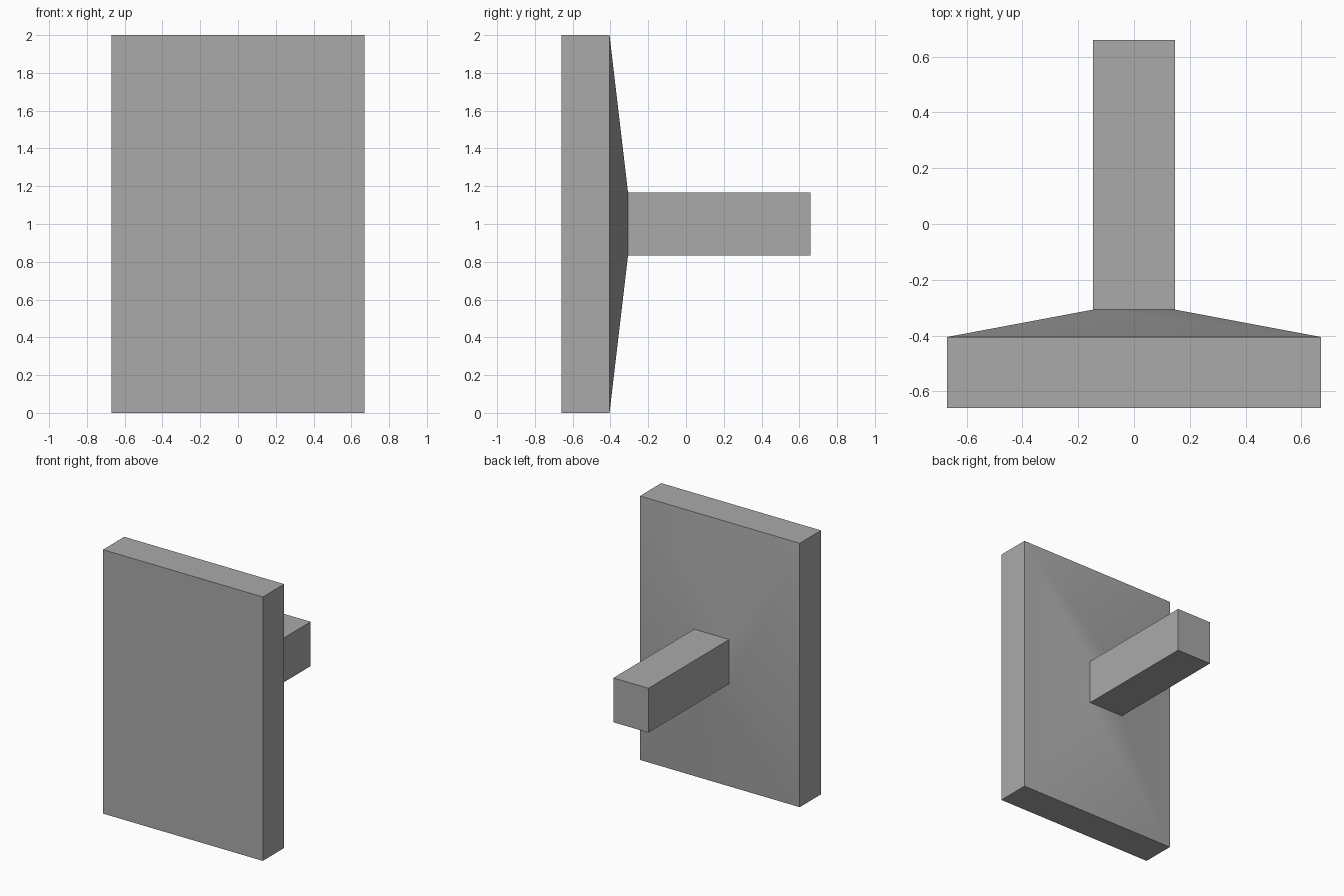
import bpy
import bmesh
import math
from mathutils import Vector

cube = bpy.data.objects.get("Cube")
if cube:
    bpy.data.objects.remove(cube, do_unlink=True)

# Single plain grey
grey = bpy.data.materials.new("plain_grey")
grey.use_nodes = True
colour = (0.4, 0.4, 0.4, 1)
grey.diffuse_color = colour
grey.node_tree.nodes["Principled BSDF"].inputs["Base Color"].default_value = colour

# Plate, shallow taper and square arm as one closed loft:
# each section is (y, half width, half height) around z = 1
SECTIONS = [
    (-0.66, 0.67, 1.0),     # plate front
    (-0.405, 0.67, 1.0),    # plate back
    (-0.307, 0.147, 0.168), # arm root
    (0.66, 0.147, 0.168),   # arm end
]
CORNERS = [(-1, -1), (1, -1), (1, 1), (-1, 1)]

bm = bmesh.new()
rings = [[bm.verts.new(Vector((sx * w, y, 1 + sz * h))) for sx, sz in CORNERS]
         for y, w, h in SECTIONS]
bm.faces.new(rings[0])
bm.faces.new(reversed(rings[-1]))
for a, b in zip(rings, rings[1:]):
    for i in range(4):
        j = (i + 1) % 4
        bm.faces.new((a[i], b[i], b[j], a[j]))
bmesh.ops.recalc_face_normals(bm, faces=bm.faces)

mesh = bpy.data.meshes.new("plate_with_arm")
bm.to_mesh(mesh)
bm.free()
mesh.materials.append(grey)
plate = bpy.data.objects.new("plate_with_arm", mesh)
bpy.context.collection.objects.link(plate)

# Blend the taper faces, keep the box edges sharp
bpy.ops.object.select_all(action="DESELECT")
plate.select_set(True)
bpy.context.view_layer.objects.active = plate
bpy.ops.object.shade_smooth_by_angle(angle=math.radians(30))
